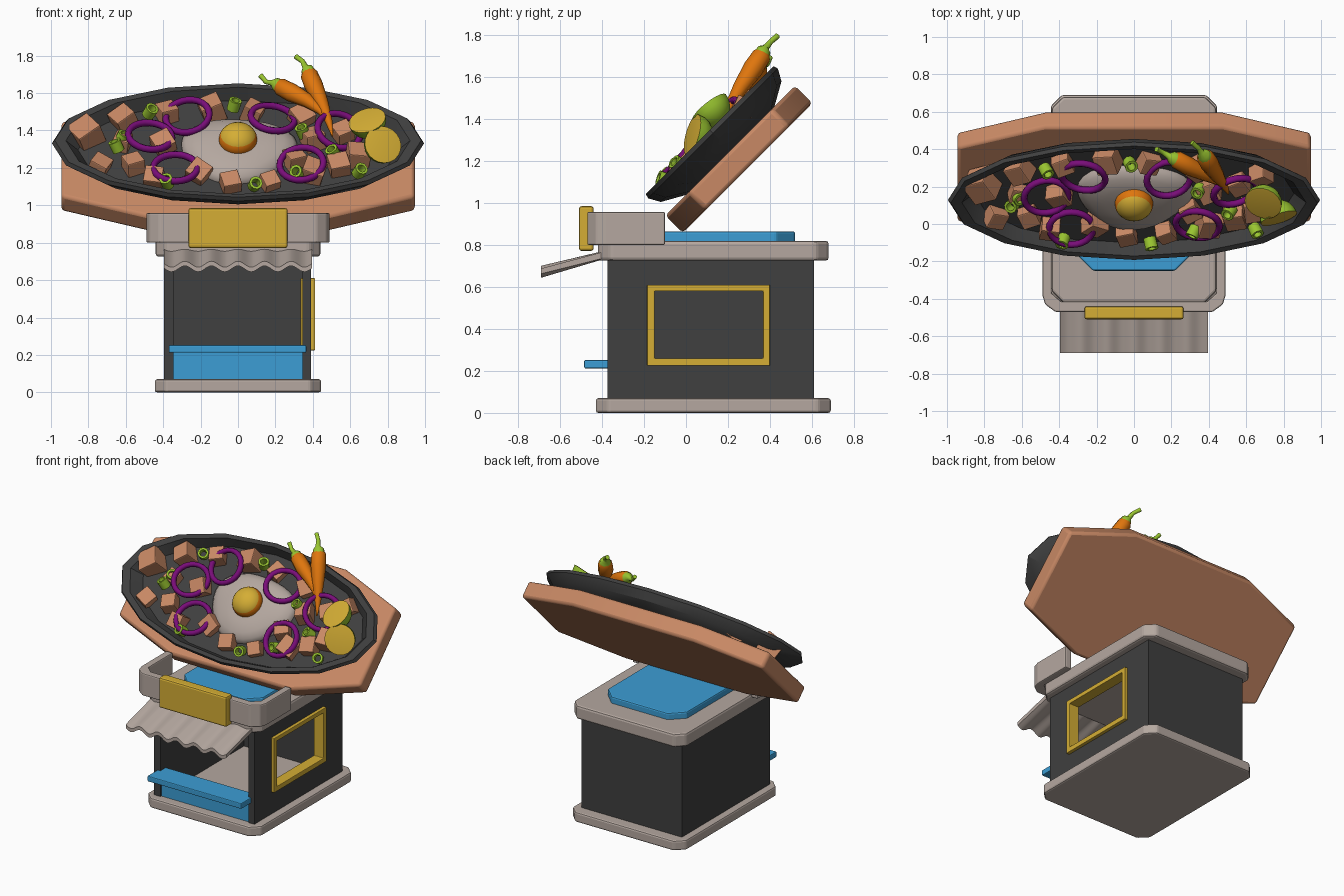
import bpy, bmesh, math, random
from mathutils import Vector, Matrix, Euler

if "Cube" in bpy.data.objects:
    bpy.data.objects.remove(bpy.data.objects["Cube"])

random.seed(4)
TAU = math.tau

def mat(name, r, g, b):
    m = bpy.data.materials.new(name)
    m.diffuse_color = (r, g, b, 1)
    m.use_nodes = True
    m.node_tree.nodes["Principled BSDF"].inputs["Base Color"].default_value = m.diffuse_color
    return m

STONE = mat("warm_grey", .46, .39, .35)
DARK = mat("charcoal", .05, .05, .05)
BROWN = mat("brown", .58, .25, .13)
YELLOW = mat("yellow", .66, .42, .035)
BLUE = mat("blue", .045, .34, .66)
PURPLE = mat("purple", .19, .004, .19)
GREEN = mat("green", .32, .56, .03)
ORANGE = mat("orange", .74, .18, .004)

# local frame of the tilted dish: x = width, y = up the slope, z = off the board
DISH = Matrix.Translation((0, .21, 1.25)) @ Matrix.Rotation(math.radians(45), 4, 'X')

def finish(name, bm, mats, M=None, bevel=0, smooth=None, rule=None):
    bmesh.ops.recalc_face_normals(bm, faces=bm.faces)
    if rule:
        for f in bm.faces:
            f.material_index = rule(f)
    me = bpy.data.meshes.new(name)
    bm.to_mesh(me)
    bm.free()
    for m in (mats if isinstance(mats, (list, tuple)) else [mats]):
        me.materials.append(m)
    ob = bpy.data.objects.new(name, me)
    bpy.context.collection.objects.link(ob)
    if M:
        ob.matrix_world = M
    if bevel:
        mod = ob.modifiers.new("bevel", 'BEVEL')
        mod.width, mod.segments, mod.limit_method = bevel, 2, 'ANGLE'
    if smooth:
        bpy.ops.object.select_all(action='DESELECT')
        ob.select_set(True)
        bpy.context.view_layer.objects.active = ob
        bpy.ops.object.shade_smooth_by_angle(angle=math.radians(smooth))
    return ob

def loft(name, rings, mats, M=None, loop=False, **kw):
    """Skin equal-sized rings; cap the ends, or join last to first when loop."""
    bm = bmesh.new()
    vs = [[bm.verts.new(p) for p in r] for r in rings]
    n = len(vs[0])
    for a, b in zip(vs, vs[1:] + (vs[:1] if loop else [])):
        for i in range(n):
            bm.faces.new((a[i], a[(i + 1) % n], b[(i + 1) % n], b[i]))
    if not loop:
        bm.faces.new(vs[0])
        bm.faces.new(vs[-1])
    return finish(name, bm, mats, M, **kw)

def prism(name, outline, z0, z1, m, M=None, **kw):
    return loft(name, [[(x, y, z) for x, y in outline] for z in (z0, z1)], m, M, **kw)

def box(name, x0, x1, y0, y1, z0, z1, m, **kw):
    return prism(name, [(x0, y0), (x1, y0), (x1, y1), (x0, y1)], z0, z1, m, **kw)

def octo(x0, x1, y0, y1, cx, cy):
    return [(x0 + cx, y0), (x1 - cx, y0), (x1, y0 + cy), (x1, y1 - cy),
            (x1 - cx, y1), (x0 + cx, y1), (x0, y1 - cy), (x0, y0 + cy)]

def ring(rx, ry, z, n):
    return [(rx * math.cos(TAU * i / n), ry * math.sin(TAU * i / n), z) for i in range(n)]

def tube(name, pts, radii, m, n=10):
    pts = [Vector(p) for p in pts]
    rings = []
    for i, p in enumerate(pts):
        d = pts[min(i + 1, len(pts) - 1)] - pts[max(i - 1, 0)]
        q = d.to_track_quat('Z', 'Y')
        rings.append([p + q @ Vector(c) for c in ring(radii[i], radii[i], 0, n)])
    return loft(name, rings, m, smooth=50)

# kiosk: base, walls, roof
prism("base_slab", octo(-.445, .445, -.43, .69, .06, .06), 0, .07, STONE, bevel=.012)
prism("roof_slab", octo(-.44, .44, -.42, .68, .06, .06), .725, .82, STONE, bevel=.015)
box("left_wall", -.395, -.345, -.375, .61, .07, .725, DARK)
box("back_wall", -.345, .345, .56, .61, .07, .725, DARK)

def frame(name, o, i, x0, x1, m, **kw):
    """Rectangular ring in the y-z plane; o and i are (y0, y1, z0, z1)."""
    def r(b, x):
        return [(x, b[0], b[2]), (x, b[1], b[2]), (x, b[1], b[3]), (x, b[0], b[3])]
    return loft(name, [r(o, x0), r(o, x1), r(i, x1), r(i, x0)], m, loop=True, **kw)

frame("right_wall", (-.375, .61, .07, .725), (-.165, .385, .24, .595), .345, .39, DARK)
frame("window_frame", (-.185, .4, .225, .61), (-.15, .368, .26, .58), .335, .413, YELLOW, bevel=.004)

# serving counter
box("counter_front", -.345, .345, -.365, -.33, .07, .22, BLUE)
box("counter_shelf", -.37, .365, -.485, -.31, .212, .252, BLUE, bevel=.006)

# corrugated awning
N = 66
top, rings = [], []
for i in range(N + 1):
    x = -.395 + .79 * i / N
    w = .016 * math.cos(TAU * x / .142)
    rings.append([(x, -.40, .765 + w * .3), (x, -.69, .685 + w), (x, -.69, .66 + w), (x, -.40, .735 + w * .3)])
loft("awning", rings, STONE, smooth=40)

# U-shaped parapet, sign plate and raised roof panel
parapet = [(-.49, -.1), (-.49, -.38), (-.475, -.43), (-.42, -.47), (.42, -.47), (.475, -.43), (.49, -.38), (.49, -.1),
           (.44, -.1), (.44, -.37), (.39, -.415), (-.39, -.415), (-.44, -.37), (-.44, -.1)]
prism("parapet", parapet, .8, .958, STONE, bevel=.008)
box("sign_plate", -.265, .265, -.51, -.44, .772, .985, YELLOW, bevel=.012)
prism("roof_panel", octo(-.31, .31, -.25, .52, .09, .09), .81, .865, BLUE, bevel=.01)

# serving board and dish
prism("serving_board", octo(-.945, .945, -.437, .437, .47, .155), -.118, 0, BROWN, DISH, bevel=.018, smooth=35)
profile = [(.74, .0), (.93, .06), (1, .115), (.985, .138), (.925, .135), (.86, .065)]
loft("dish", [ring(.995 * s, .437 * s if s > .8 else .3, z, 16) for s, z in profile], DARK, DISH, smooth=30)

# fried egg
white = []
for s, z in [(1, .055), (1, .075), (.93, .1), (.78, .122), (.5, .138), (.15, .142)]:
    white.append([(s * .305 * (1 + .07 * math.sin(3 * a + .4)) * math.cos(a),
                   s * .235 * (1 + .07 * math.sin(3 * a + .4)) * math.sin(a) - .01, z)
                  for a in (TAU * i / 32 for i in range(32))])
loft("egg_white", white, STONE, DISH, smooth=60)
bm = bmesh.new()
bmesh.ops.create_uvsphere(bm, u_segments=24, v_segments=14, radius=.103)
bmesh.ops.scale(bm, vec=(1, 1, .8), verts=bm.verts)
finish("egg_yolk", bm, [ORANGE, YELLOW], DISH @ Matrix.Translation((0, 0, .145)), smooth=60,
       rule=lambda f: int(f.calc_center_median().z > .042))

# meat cubes: x, slope position, size
cubes = [(-.81, .09, .14), (-.61, .2, .115), (-.74, -.15, .10), (-.56, -.14, .1), (-.14, .28, .12),
         (.08, .26, .1), (-.4, .02, .11), (-.62, .03, .09), (-.21, -.2, .11), (-.04, -.28, .1),
         (-.45, -.24, .1), (.17, -.27, .09), (.4, -.2, .12), (.34, .22, .11), (.54, -.15, .11),
         (.64, -.08, .12), (.4, .05, .11), (.56, .1, .1), (.68, .17, .1), (-.38, .25, .1), (.3, -.1, .1)]
for i, (x, v, s) in enumerate(cubes):
    e = Euler((random.uniform(-.3, .3), random.uniform(-.3, .3), random.uniform(0, 1.5)))
    bm = bmesh.new()
    bmesh.ops.create_cube(bm, size=s)
    finish(f"meat_cube_{i}", bm, BROWN, DISH @ Matrix.Translation((x, v, .09)) @ e.to_matrix().to_4x4(), bevel=.006)

# onion rings
for i, (x, v, tx, ty) in enumerate([(-.27, .19, .1, -.15), (-.47, .04, -.1, .1), (-.335, -.2, -.1, 0),
                                    (.185, .175, -.15, .15), (.54, .08, .15, .25), (.34, -.17, .1, -.1)]):
    rr = []
    for k in range(8):
        a = TAU * k / 8
        R = .118 + .018 * math.cos(a)
        rr.append(ring(R, R * .95, .02 * math.sin(a), 24))
    loft(f"onion_ring_{i}", rr, PURPLE,
         DISH @ Matrix.Translation((x, v, .13)) @ Euler((tx, ty, 0)).to_matrix().to_4x4(), loop=True, smooth=60)

# chopped spring onion: short hollow tubes
for i, (x, v) in enumerate([(-.47, .23), (-.65, -.03), (-.02, .28), (-.38, -.3), (.345, .08), (.51, -.08),
                            (.65, -.22), (.09, -.32), (.32, -.23), (-.62, .03)]):
    e = Euler((random.uniform(-.5, .5), random.uniform(-.5, .5), 0))
    loft(f"spring_onion_{i}", [ring(r, r, z, 10) for r, z in
                               [(.034, -.03), (.036, .03), (.022, .03), (.02, -.03)]], GREEN,
         DISH @ Matrix.Translation((x, v, .125)) @ e.to_matrix().to_4x4(), loop=True, smooth=40)

# halved limes: green dome with a yellow cut face
for i, (pos, nrm) in enumerate([((.69, .11, 1.455), (-.25, -.6, .75)), ((.775, .03, 1.325), (.3, -.9, .25))]):
    rr = [ring(.102 * math.cos(t), .102 * math.cos(t), -.10 * math.sin(t), 20) for t in (1.45, 1.2, .9, .6, .3, 0)]
    rr += [ring(.09, .09, .002, 20)]
    M = Matrix.Translation(pos) @ Vector(nrm).to_track_quat('Z', 'Y').to_matrix().to_4x4()
    loft(f"lime_half_{i}", rr, [GREEN, YELLOW], M, smooth=45,
         rule=lambda f: int(f.calc_center_median().z > -.0005))

# chillies with green caps and curved stems
chillies = [([(.505, .16, 1.37), (.485, .2, 1.45), (.445, .26, 1.55), (.405, .32, 1.64), (.38, .36, 1.70), (.37, .372, 1.72)],
             [(.38, .36, 1.705), (.37, .372, 1.728), (.36, .38, 1.74), (.345, .405, 1.77), (.31, .435, 1.795)]),
            ([(.49, .2, 1.44), (.44, .23, 1.505), (.37, .27, 1.56), (.29, .31, 1.60), (.225, .345, 1.635), (.205, .355, 1.645)],
             [(.222, .345, 1.637), (.2, .357, 1.65), (.185, .365, 1.655), (.15, .385, 1.66), (.12, .4, 1.695)])]
for i, (body, stem) in enumerate(chillies):
    tube(f"chilli_{i}", body, [.004, .02, .038, .05, .047, .03], ORANGE)
    tube(f"chilli_stem_{i}", stem, [.04, .034, .017, .013, .014], GREEN)
